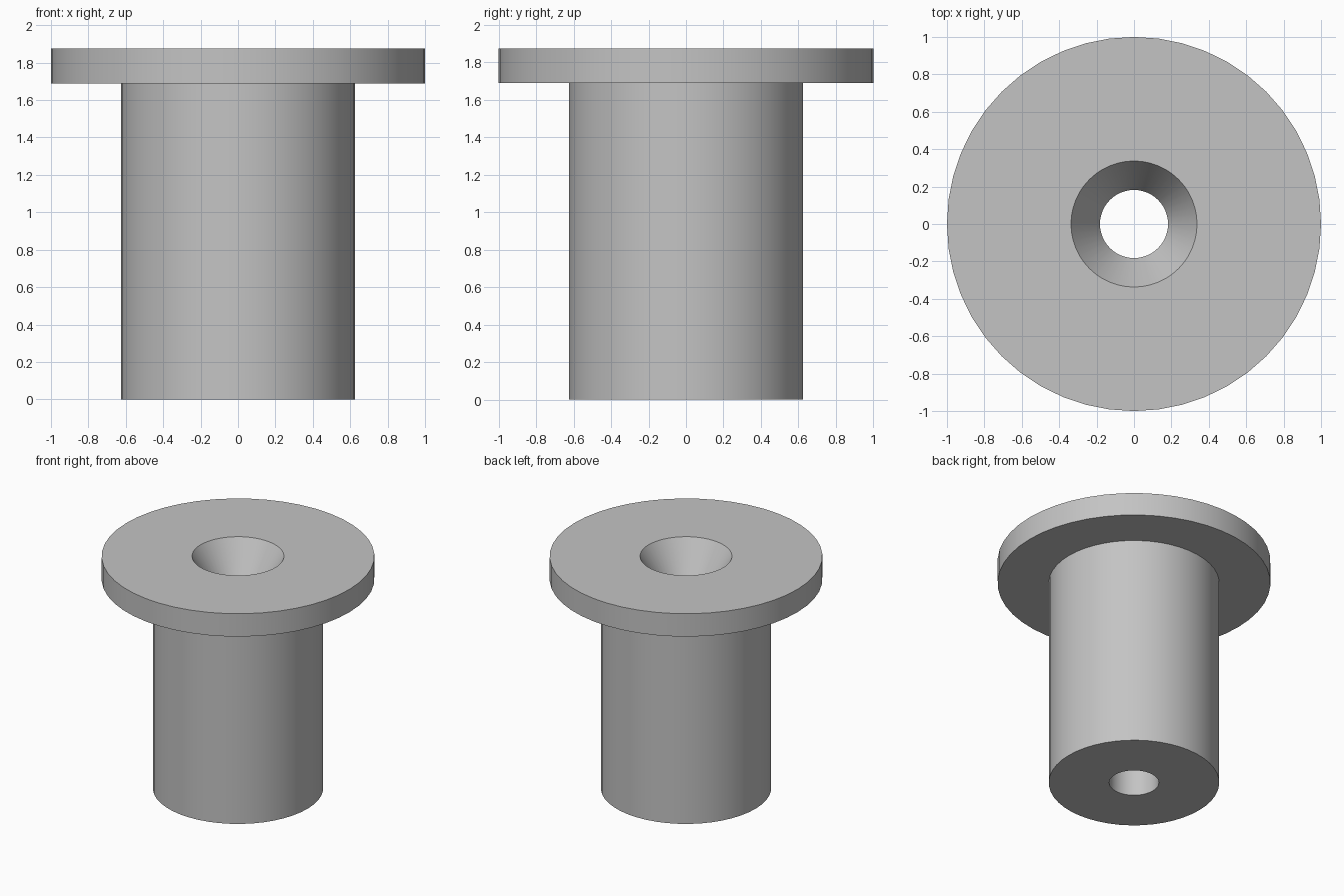
import bpy
import bmesh
from math import radians
from mathutils import Vector

cube = bpy.data.objects.get("Cube")
if cube:
    bpy.data.objects.remove(cube, do_unlink=True)

SEGMENTS = 48
HEIGHT = 1.875
FLANGE_Z = 1.69
BODY_R = 0.625
BORE_R = 0.182
SINK_R = 0.337
SINK_DEPTH = 0.25

# Plain grey material
grey = bpy.data.materials.new("plain_grey")
grey.use_nodes = True
colour = (0.55, 0.55, 0.55, 1)
grey.diffuse_color = colour
grey.node_tree.nodes["Principled BSDF"].inputs["Base Color"].default_value = colour


def lathe(name, profile):
    """Spin a closed (radius, height) profile around the z axis."""
    bm = bmesh.new()
    verts = [bm.verts.new((r, 0, z)) for r, z in profile]
    edges = [bm.edges.new((v, verts[(i + 1) % len(verts)])) for i, v in enumerate(verts)]
    bmesh.ops.spin(bm, geom=verts + edges, cent=Vector(), axis=(0, 0, 1),
                   angle=radians(360), steps=SEGMENTS, use_merge=True)
    bmesh.ops.remove_doubles(bm, verts=bm.verts, dist=0.0001)
    bmesh.ops.recalc_face_normals(bm, faces=bm.faces)
    mesh = bpy.data.meshes.new(name)
    bm.to_mesh(mesh)
    bm.free()
    mesh.materials.append(grey)
    obj = bpy.data.objects.new(name, mesh)
    bpy.context.collection.objects.link(obj)
    bpy.ops.object.select_all(action="DESELECT")
    obj.select_set(True)
    bpy.context.view_layer.objects.active = obj
    bpy.ops.object.shade_smooth_by_angle(angle=radians(25))
    return obj


# Sleeve, flange, countersink and through bore as one turned solid
lathe("flanged_bushing", [
    (BORE_R, 0),
    (BODY_R, 0),
    (BODY_R, FLANGE_Z),
    (1, FLANGE_Z),
    (1, HEIGHT),
    (SINK_R, HEIGHT),
    (BORE_R, HEIGHT - SINK_DEPTH),
])
